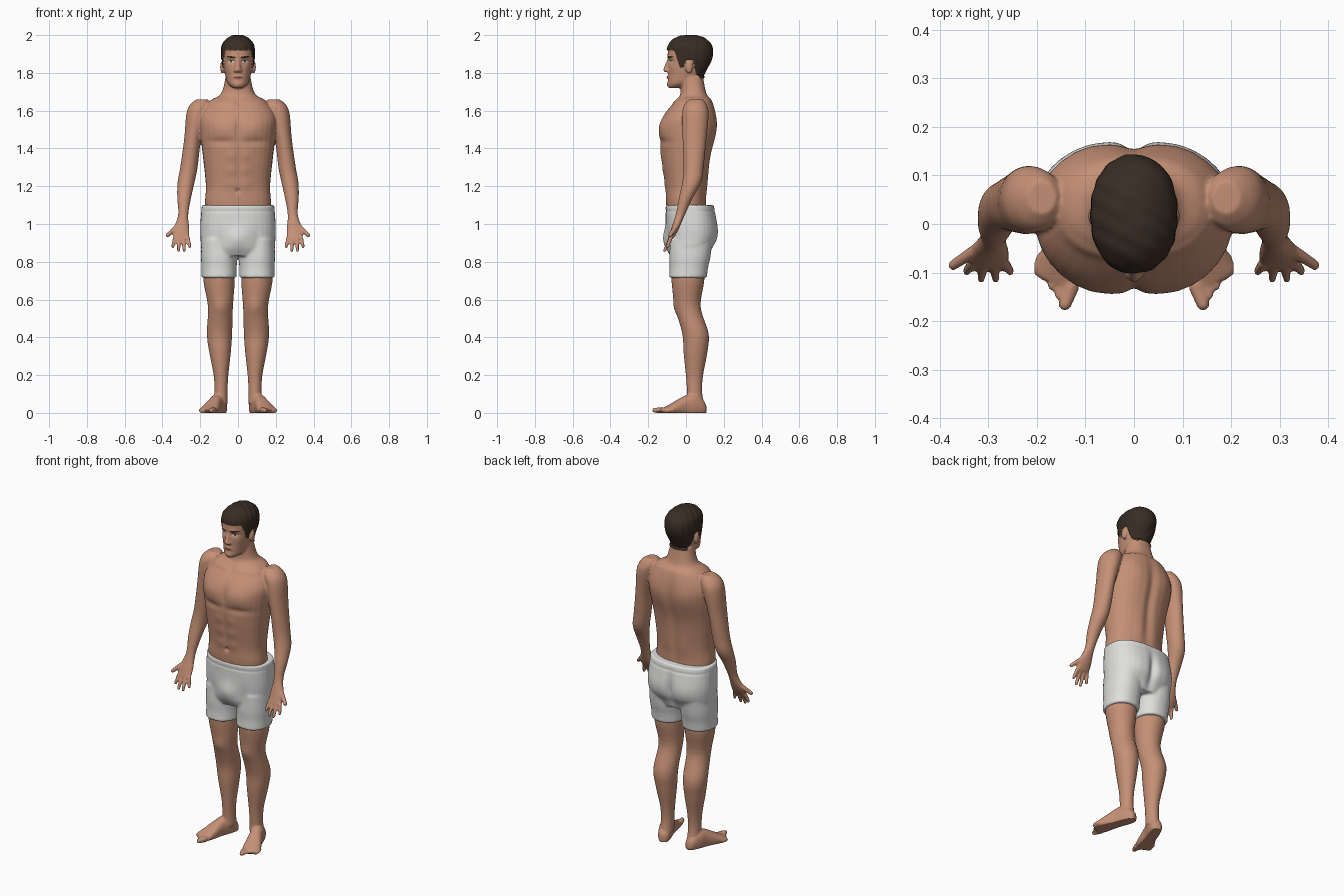
import bpy, bmesh, math
from mathutils import Vector, Matrix
from mathutils.bvhtree import BVHTree

cube = bpy.data.objects.get("Cube")
if cube:
    bpy.data.objects.remove(cube, do_unlink=True)


def material(name, red, green, blue):
    mat = bpy.data.materials.new(name)
    mat.use_nodes = True
    mat.diffuse_color = (red, green, blue, 1)
    shader = mat.node_tree.nodes["Principled BSDF"]
    shader.inputs["Base Color"].default_value = mat.diffuse_color
    shader.inputs["Roughness"].default_value = .7
    return mat


SKIN = material("skin", .56, .28, .18)
HAIR = material("dark brown hair", .04, .026, .018)
CLOTH = material("white cloth", .74, .74, .73)
EYE = material("eye white", .6, .6, .55)
IRIS = material("iris", .06, .06, .06)
LIPS = material("lips", .33, .13, .09)


def spline(rows, steps=5):
    """Catmull-Rom interpolation of section rows."""
    last = len(rows) - 1
    smooth_rows = []
    for i in range(last):
        around = [rows[max(0, min(last, i + k))] for k in (-1, 0, 1, 2)]
        for step in range(steps):
            t = step / steps
            smooth_rows.append([
                b + t * (c - a) / 2 + t * t * (a - 2.5 * b + 2 * c - d / 2)
                + t ** 3 * (1.5 * (b - c) + (d - a) / 2)
                for a, b, c, d in zip(*around)])
    return smooth_rows + [list(rows[last])]


def loft(bm, rings, power=2, sides=32):
    """Closed skin over rings given as centre, half axis, half axis."""
    def bulge(value):
        return math.copysign(abs(value) ** (2 / power), value)

    angles = [math.tau * k / sides for k in range(sides)]
    loops = [[bm.verts.new(centre + u * bulge(math.cos(a)) + v * bulge(math.sin(a)))
              for a in angles] for centre, u, v in rings]
    faces = [bm.faces.new((low[k - 1], low[k], high[k], high[k - 1]))
             for low, high in zip(loops, loops[1:]) for k in range(sides)]
    faces += [bm.faces.new(loops[0]), bm.faces.new(loops[-1])]
    bmesh.ops.recalc_face_normals(bm, faces=faces)


def stack(bm, rows, side=1, power=2):
    """Horizontal sections: z, half width, half depth, y, and x if off centre."""
    loft(bm, [(Vector((side * sum(x), y, z)), Vector((width, 0, 0)), Vector((0, depth, 0)))
              for z, width, depth, y, *x in spline(rows)], power)


def ball(bm, centre, radii):
    bmesh.ops.create_uvsphere(bm, u_segments=20, v_segments=12, radius=1,
                              matrix=Matrix.LocRotScale(Vector(centre), None, Vector(radii)))


def digit(bm, start, end, radius):
    """A tapering finger or toe with a round tip."""
    start, end = Vector(start), Vector(end)
    axis = (end - start).normalized()
    u = axis.orthogonal().normalized()
    v = axis.cross(u)
    tip = radius * .8
    loft(bm, [(start, u * radius, v * radius), (end, u * tip, v * tip)], sides=16)
    ball(bm, end, (tip, tip, tip))


def fuse(bm, voxel):
    """Merge overlapping parts into one smooth surface."""
    mesh = bpy.data.meshes.new("draft")
    bm.to_mesh(mesh)
    bm.free()
    draft = bpy.data.objects.new("draft", mesh)
    bpy.context.collection.objects.link(draft)
    remesh = draft.modifiers.new("fuse", "REMESH")
    remesh.mode = "VOXEL"
    remesh.voxel_size = voxel
    graph = bpy.context.evaluated_depsgraph_get()
    fused = bmesh.new()
    fused.from_mesh(bpy.data.meshes.new_from_object(draft.evaluated_get(graph)))
    bpy.data.objects.remove(draft, do_unlink=True)
    for _ in range(4):
        bmesh.ops.smooth_vert(fused, verts=fused.verts, factor=.5,
                              use_axis_x=True, use_axis_y=True, use_axis_z=True)
    fused.normal_update()
    return fused


FRONT, BACK = -1, 1


def dab(bm, facing, x, z, width, height, amount):
    """Raise or sink a soft mirrored spot on the front or back."""
    for v in bm.verts:
        far = ((abs(v.co.x) - x) / width) ** 2 + ((v.co.z - z) / height) ** 2
        if far < 5 and v.normal.y * facing > 0:
            v.co += v.normal * amount * math.exp(-far) * abs(v.normal.y)
    bm.normal_update()


def finish(bm, name, *mats):
    mesh = bpy.data.meshes.new(name)
    for face in bm.faces:
        face.smooth = True
    bm.to_mesh(mesh)
    for mat in mats:
        mesh.materials.append(mat)
    bpy.context.collection.objects.link(bpy.data.objects.new(name, mesh))


# Torso and neck
body = bmesh.new()
stack(body, [(.95, .16, .1, .02), (1.1, .175, .105, 0), (1.2, .17, .11, 0), (1.35, .185, .13, 0),
             (1.48, .2, .15, .01), (1.57, .2, .14, .02), (1.65, .15, .1, .04),
             (1.69, .09, .07, .04), (1.78, .065, .06, .03)], power=2.3)
# Head and nose
stack(body, [(1.72, .025, .03, -.06), (1.74, .05, .06, -.035), (1.77, .063, .085, -.01),
             (1.86, .08, .11, .015), (1.91, .083, .117, .02), (1.95, .077, .107, .02),
             (1.98, .05, .075, .02), (1.994, .02, .03, .02)], power=2.2)
stack(body, [(1.87, .01, .01, -.09), (1.82, .015, .02, -.1), (1.805, .013, .015, -.1)])

for side in (1, -1):
    # Nostril and ear
    ball(body, (side * .013, -.1, 1.813), (.01, .012, .01))
    ball(body, (side * .083, .016, 1.83), (.012, .02, .034))
    # Arm and palm
    stack(body, [(1.66, .03, .035, .055, .19), (1.63, .055, .06, .05, .2), (1.58, .057, .07, .05, .217),
                 (1.45, .045, .063, .045, .24), (1.3, .046, .053, .04, .26), (1.22, .045, .05, .03, .275),
                 (1.14, .037, .037, 0, .285), (1.05, .027, .025, -.03, .29),
                 (.97, .043, .02, -.06, .3), (.925, .043, .014, -.08, .3)], side)
    # Four fingers fanning out, then the thumb
    for k in range(4):
        drop = .07 if k in (1, 2) else .05
        digit(body, (side * (.267 + .022 * k), -.08, .93),
              (side * (.255 + .03 * k), -.06 - drop * .75, .93 - drop), .0115)
    digit(body, (side * .32, -.05, .99), (side * .373, -.085, .94), .014)
    # Leg
    stack(body, [(.8, .08, .085, .01, .1), (.7, .083, .087, .01, .1), (.56, .066, .068, .01, .093),
                 (.42, .067, .07, .05, .098), (.32, .057, .063, .05, .095),
                 (.2, .039, .046, .045, .09), (.12, .035, .04, .045, .09), (.05, .036, .045, .05, .09)], side)
    # Foot, lofted from heel to ball along its outward turn
    along = Vector((.35 * side, -.94, 0))
    across = Vector((.94 * side, .35, 0))
    heel = Vector((.08 * side, .105, 0))
    loft(body, [(heel + along * reach + Vector((0, 0, tall * .4)), across * width, Vector((0, 0, tall * .6)))
                for reach, width, tall in spline([(0, .016, .04), (.02, .032, .07), (.07, .038, .1),
                                                  (.12, .038, .09), (.2, .05, .045), (.24, .045, .025)])],
         power=2.3)
    # Toes, big toe first
    for k in range(5):
        root = heel + along * (.23 - .008 * k) + across * (.02 * k - .036)
        root.z = .014
        digit(body, root, root + along * (.045 - .005 * k), .011 if k else .017)

body = fuse(body, .005)

# Chest, stomach, back, knee and collarbone relief
dab(body, FRONT, .09, 1.51, .08, .055, .011)
dab(body, FRONT, .09, 1.435, .075, .02, -.008)
dab(body, FRONT, 0, 1.5, .016, .08, -.009)
dab(body, FRONT, 0, 1.3, .015, .12, -.005)
dab(body, FRONT, 0, 1.175, .012, .012, -.011)
for z in (1.21, 1.285, 1.36):
    dab(body, FRONT, .04, z, .03, .03, .004)
dab(body, FRONT, .1, 1.64, .075, .012, .006)
dab(body, FRONT, 0, 1.65, .015, .02, -.007)
dab(body, FRONT, .09, .56, .035, .04, .007)
dab(body, BACK, 0, 1.4, .026, .2, -.013)
dab(body, BACK, .1, 1.53, .06, .07, .007)
dab(body, BACK, .05, 1.2, .035, .1, .005)
# Eye sockets, brow ridge, cheeks, lips and chin
dab(body, FRONT, .036, 1.862, .02, .012, -.009)
dab(body, FRONT, .03, 1.886, .025, .008, .004)
dab(body, FRONT, .055, 1.825, .02, .02, .003)
dab(body, FRONT, 0, 1.777, .024, .01, .005)
dab(body, FRONT, 0, 1.738, .022, .014, .007)

# Hairline height along y: forehead, temple, sideburn, ear, nape
HAIRLINE = [(-1, 1.92), (-.06, 1.92), (-.03, 1.83), (-.012, 1.83), (0, 1.868),
            (.036, 1.868), (.05, 1.8), (.07, 1.77), (1, 1.77)]


def is_hair(point):
    for (y, z), (next_y, next_z) in zip(HAIRLINE, HAIRLINE[1:]):
        if y <= point.y < next_y:
            return point.z > z + (next_z - z) * (point.y - y) / (next_y - y)


for face in body.faces:
    face.material_index = int(is_hair(face.calc_center_median()))
for v in body.verts:
    if is_hair(v.co):
        v.co += v.normal * (.007 + .001 * math.sin(v.co.y * 160 + v.co.x * 90))
    v.co.z = min(2, max(v.co.z, 0))
body.normal_update()
surface = BVHTree.FromBMesh(body)
finish(body, "body", SKIN, HAIR)


def patch(name, x, z, width, height, mat, lift=.002, tilt=0):
    """Thin oval plate laid on the face."""
    bm = bmesh.new()
    bmesh.ops.create_grid(bm, x_segments=12, y_segments=12, size=1)
    for v in bm.verts:
        # Round the square grid into an oval
        u, w = v.co.x, v.co.y
        across = u * math.sqrt(1 - w * w / 2)
        up = w * math.sqrt(1 - u * u / 2)
        spot = Vector((x + width * across, -1, z + height * up + tilt * across))
        hit = surface.ray_cast(spot, Vector((0, 1, 0)))[0]
        v.co = hit - Vector((0, lift, 0))
    finish(bm, name, mat)


# Eyes, brows, mouth
for side, label in ((1, "left"), (-1, "right")):
    x = side * .037
    patch(label + "_eye", x, 1.86, .016, .0065, EYE)
    patch(label + "_iris", x, 1.86, .006, .006, IRIS, .003)
    patch(label + "_lash", x, 1.867, .018, .002, HAIR, .003)
    patch(label + "_eyebrow", x, 1.884, .024, .0045, HAIR, tilt=side * .002)
patch("lips", 0, 1.776, .024, .007, LIPS)
patch("mouth_line", 0, 1.777, .023, .0015, HAIR, .003)

# Boxer shorts: hips, then two legs
shorts = bmesh.new()
stack(shorts, [(.83, .17, .1, .02), (.87, .194, .118, .02), (.92, .198, .133, .03),
               (.99, .2, .137, .03), (1.1, .192, .128, .02)], power=2.4)
for side in (1, -1):
    stack(shorts, [(.715, .093, .1, .01, .1), (.77, .093, .102, .015, .1),
                   (.83, .096, .11, .02, .1), (.92, .092, .115, .025, .1)], side, power=2.2)
shorts = fuse(shorts, .006)
dab(shorts, BACK, 0, .94, .022, .09, -.02)
dab(shorts, BACK, .09, .95, .06, .06, .005)
dab(shorts, FRONT, 0, .92, .055, .055, .018)
dab(shorts, FRONT, .1, .9, .025, .07, -.005)
for facing in (FRONT, BACK):
    dab(shorts, facing, 0, 1.068, 1, .005, -.003)
finish(shorts, "shorts", CLOTH)
